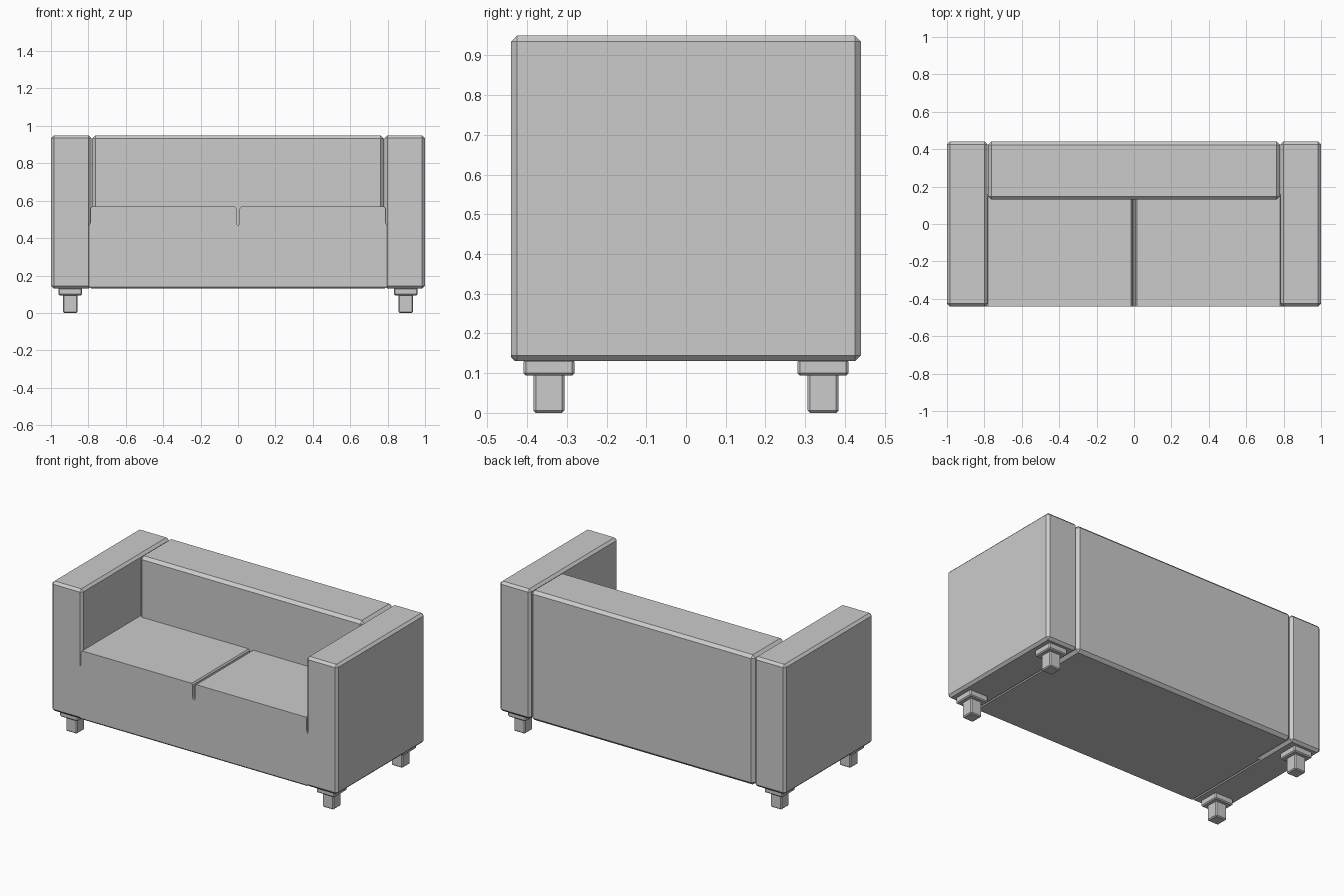
import bpy, bmesh

if "Cube" in bpy.data.objects:
    bpy.data.objects.remove(bpy.data.objects["Cube"])


def bevel_box(name, x, y, z, w):
    """Box between ranges x, y, z with a single-segment chamfer of width w."""
    bm = bmesh.new()
    bmesh.ops.create_cube(bm, size=1)
    for v in bm.verts:
        v.co = [r[0] if c < 0 else r[1] for c, r in zip(v.co, (x, y, z))]
    bmesh.ops.bevel(bm, geom=bm.edges[:], offset=w, segments=1,
                    affect='EDGES', profile=0.5)
    return finish(name, bm)


def finish(name, bm):
    bmesh.ops.recalc_face_normals(bm, faces=bm.faces[:])
    me = bpy.data.meshes.new(name)
    bm.to_mesh(me)
    bm.free()
    ob = bpy.data.objects.new(name, me)
    bpy.context.collection.objects.link(ob)
    return ob


# Arms and feet, mirrored left and right
for side, s in (("left", -1), ("right", 1)):
    bevel_box(side + "_arm", sorted((s * 0.783, s * 1.0)), (-0.44, 0.44),
              (0.13, 0.95), 0.015)
    for end, t in (("front", -1), ("back", 1)):
        cx, cy = s * 0.897, t * 0.345
        for part, h, z in (("foot_plate", 0.064, (0.094, 0.135)),
                           ("foot", 0.039, (0.0, 0.10))):
            bevel_box(f"{side}_{end}_{part}", (cx - h, cx + h),
                      (cy - h, cy + h), z, 0.006)

# Backrest
bevel_box("backrest", (-0.781, 0.781), (0.13, 0.44), (0.13, 0.95), 0.018)

# Seat: front profile with a centre slot and side grooves, extruded to the back
half = [(0.0, 0.465), (0.006, 0.471), (0.009, 0.485), (0.009, 0.558),
        (0.016, 0.568), (0.781, 0.568), (0.788, 0.56), (0.788, 0.485),
        (0.797, 0.465), (0.797, 0.142), (0.785, 0.13)]
profile = half + [(-x, z) for x, z in reversed(half[1:])]
bm = bmesh.new()
face = bm.faces.new([bm.verts.new((x, -0.44, z)) for x, z in profile])
new = bmesh.ops.extrude_face_region(bm, geom=[face], use_keep_orig=True)["geom"]
bmesh.ops.translate(bm, vec=(0, 0.60, 0),
                    verts=[g for g in new if isinstance(g, bmesh.types.BMVert)])
low = [e for e in bm.edges
       if all(v.co.z < 0.131 and v.co.y < -0.43 for v in e.verts)]
bmesh.ops.bevel(bm, geom=low, offset=0.01, segments=1, affect='EDGES', profile=0.5)
finish("seat", bm)
